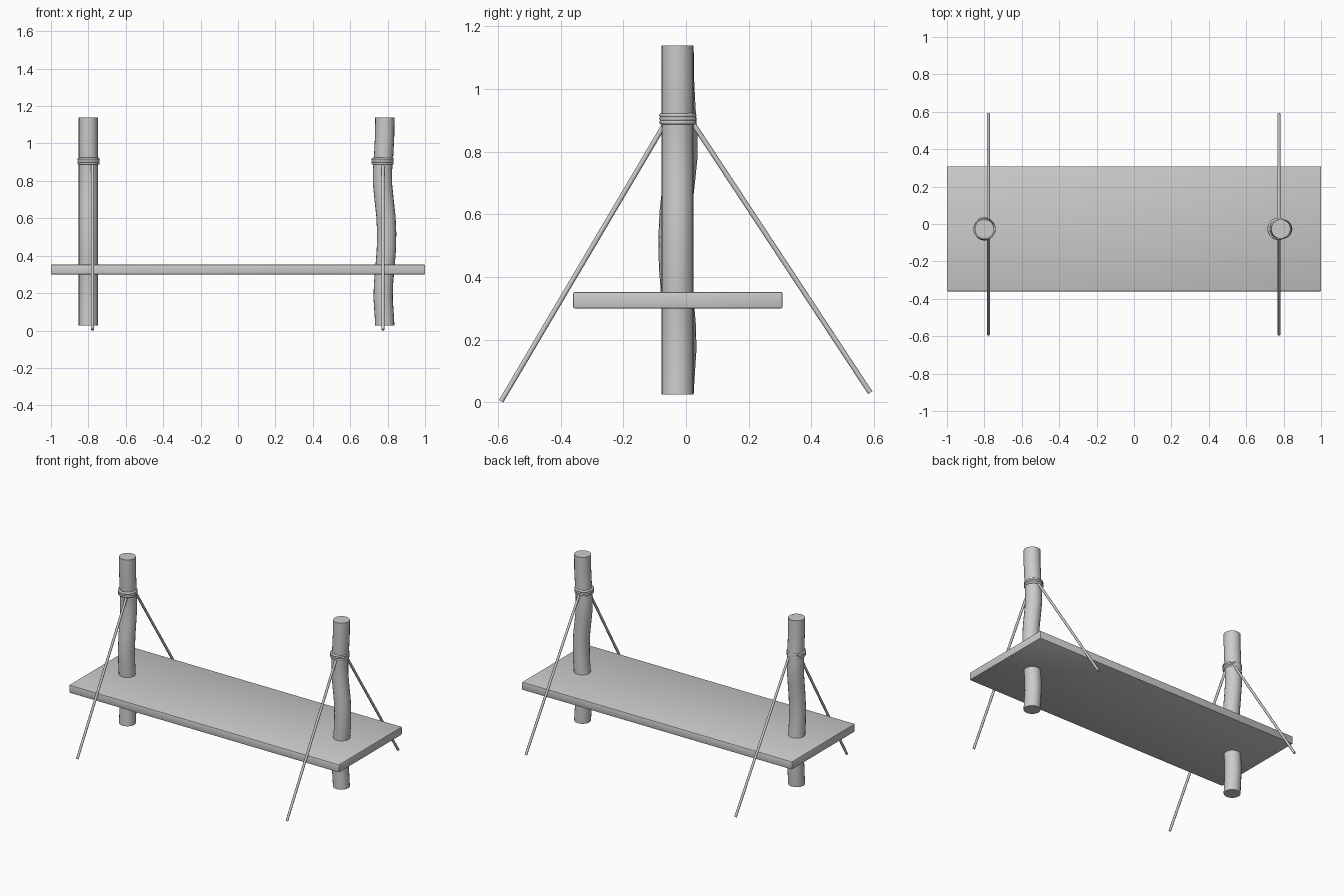
import bpy, bmesh, math
from mathutils import Vector

if "Cube" in bpy.data.objects:
    bpy.data.objects.remove(bpy.data.objects["Cube"])


def finish(name, bm, angle=40):
    bmesh.ops.recalc_face_normals(bm, faces=bm.faces)
    me = bpy.data.meshes.new(name)
    bm.to_mesh(me)
    bm.free()
    ob = bpy.data.objects.new(name, me)
    bpy.context.collection.objects.link(ob)
    bpy.ops.object.select_all(action='DESELECT')
    ob.select_set(True)
    bpy.context.view_layer.objects.active = ob
    bpy.ops.object.shade_smooth_by_angle(angle=math.radians(angle))
    return ob


def post(name, loc, turn, sides=20):
    """Gently wavy upright log; loc is the axis, turn rotates the wave."""
    # height, sideways offset
    profile = [(0.026, 0), (0.08, -0.003), (0.17, -0.009), (0.25, -0.007),
               (0.34, 0.001), (0.43, 0.008), (0.52, 0.010), (0.61, 0.006),
               (0.70, -0.004), (0.78, -0.012), (0.86, -0.012),
               (0.94, -0.006), (1.04, -0.001), (1.14, 0)]
    bm = bmesh.new()
    rings = []
    for z, off in profile:
        ring = []
        for i in range(sides):
            a = 2 * math.pi * i / sides
            ring.append(bm.verts.new((off + 0.0515 * math.cos(a), 0.0515 * math.sin(a), z)))
        rings.append(ring)
    for a, b in zip(rings, rings[1:]):
        for i in range(sides):
            j = (i + 1) % sides
            bm.faces.new((a[i], a[j], b[j], b[i]))
    bm.faces.new(rings[0])
    bm.faces.new(rings[-1])
    ob = finish(name, bm)
    ob.location = (loc[0], loc[1], 0)
    ob.rotation_euler.z = turn


def rope(name, p, q, radius=0.008):
    p, q = Vector(p), Vector(q)
    bm = bmesh.new()
    bmesh.ops.create_cone(bm, cap_ends=True, segments=12, radius1=radius,
                          radius2=radius, depth=(q - p).length)
    ob = finish(name, bm)
    ob.location = (p + q) / 2
    ob.rotation_euler = (q - p).to_track_quat('Z', 'Y').to_euler()


# seat board with softened edges
bm = bmesh.new()
bmesh.ops.create_cube(bm, size=1)
bmesh.ops.scale(bm, vec=(2, 0.668, 0.053), verts=bm.verts)
bmesh.ops.bevel(bm, geom=bm.edges[:], offset=0.005, segments=2, affect='EDGES', profile=0.5)
board = finish("board", bm, 30)
board.location = (0, -0.026, 0.3265)

# log posts, lashings and guy ropes for both ends
for side, px, rx, gx, turn in (("left", -0.80, -0.799, -0.778, -math.pi / 2),
                               ("right", 0.785, 0.773, 0.775, 0)):
    post(side + "_post", (px, -0.027), turn)
    for k in range(3):
        bpy.ops.mesh.primitive_torus_add(
            major_radius=0.052, minor_radius=0.0075, major_segments=32, minor_segments=8,
            location=(rx, -0.026, 0.894 + 0.0112 * k))
        bpy.context.object.name = f"{side}_lashing_{k + 1}"
        bpy.ops.object.shade_smooth_by_angle(angle=math.radians(50))
    rope(side + "_front_rope", (gx, -0.066, 0.892), (gx, -0.59, 0.004))
    rope(side + "_back_rope", (gx, 0.016, 0.9), (gx, 0.588, 0.031))
